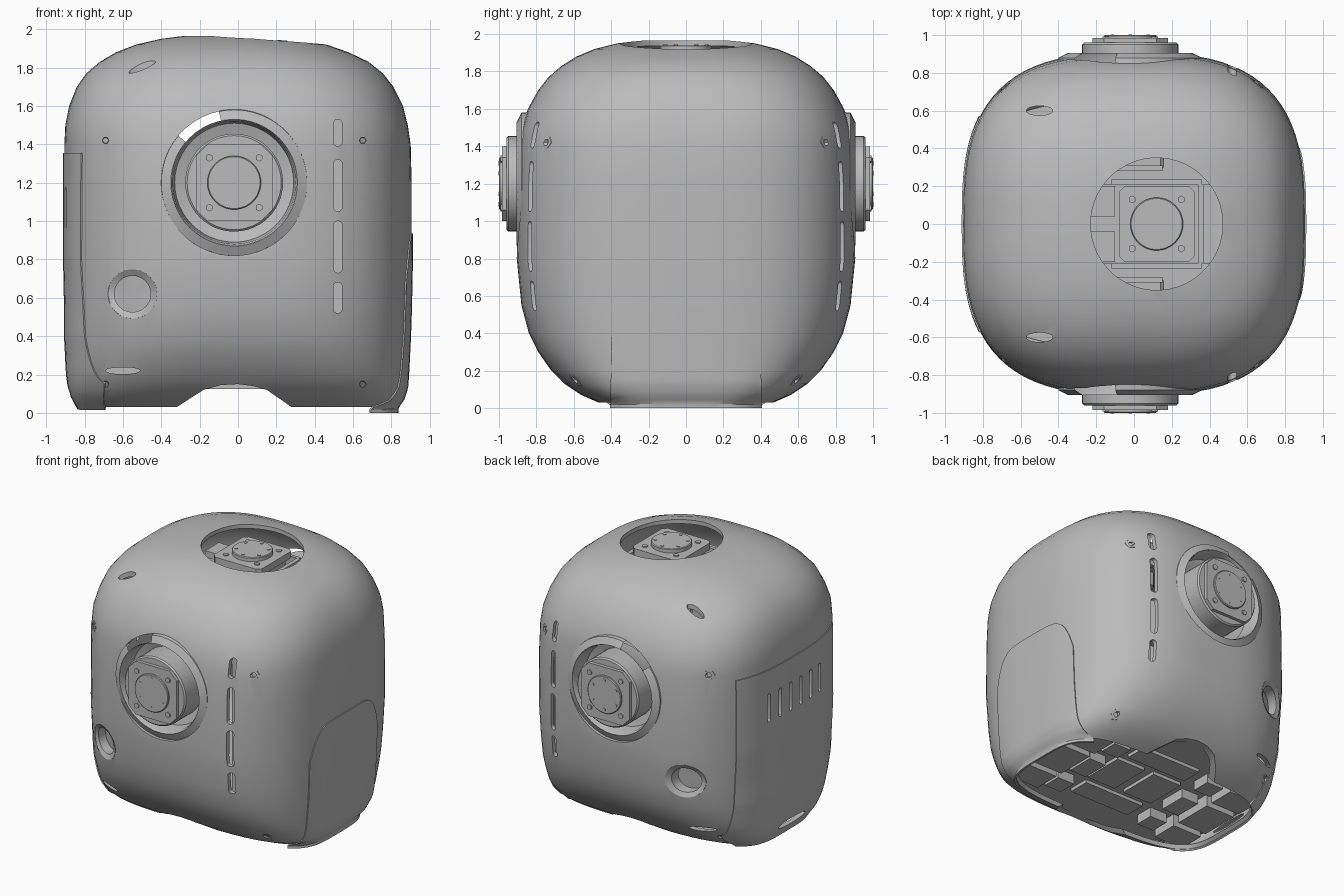
import bpy, bmesh, math
from math import sin, cos, radians, pi

cube = bpy.data.objects.get("Cube")
if cube:
    bpy.data.objects.remove(cube, do_unlink=True)

grey = bpy.data.materials.new("plain grey")
grey.use_nodes = True
grey.diffuse_color = (0.5, 0.5, 0.5, 1)
grey.node_tree.nodes["Principled BSDF"].inputs["Base Color"].default_value = (0.5, 0.5, 0.5, 1)

# Body sections: height, right edge, left edge, half depth, squareness
SECTIONS = [
    (0.03, -0.83, 0.83, 0.47, 4), (0.07, -0.86, 0.86, 0.56, 3.8), (0.13, -0.88, 0.88, 0.65, 3.5),
    (0.2, -0.89, 0.885, 0.72, 3.3), (0.3, -0.895, 0.89, 0.79, 3.1), (0.4, -0.9, 0.895, 0.84, 3),
    (0.55, -0.9, 0.9, 0.88, 2.9), (0.8, -0.905, 0.905, 0.905, 2.9), (1.2, -0.905, 0.905, 0.9, 2.9),
    (1.4, -0.905, 0.9, 0.89, 2.9), (1.5, -0.9, 0.885, 0.875, 2.9), (1.6, -0.88, 0.86, 0.845, 2.8),
    (1.7, -0.84, 0.81, 0.79, 2.8), (1.77, -0.79, 0.755, 0.735, 2.7), (1.83, -0.72, 0.68, 0.665, 2.7),
    (1.88, -0.635, 0.575, 0.585, 2.6), (1.92, -0.53, 0.46, 0.49, 2.5), (1.95, -0.4, 0.29, 0.37, 2.3),
    (1.965, -0.28, 0.12, 0.24, 2)]


def section(z):
    z = min(max(z, SECTIONS[0][0]), SECTIONS[-1][0])
    for p, q in zip(SECTIONS, SECTIONS[1:]):
        if z <= q[0]:
            f = (z - p[0]) / (q[0] - p[0])
            lo, hi, b, n = [i + (j - i) * f for i, j in zip(p[1:], q[1:])]
            return (lo + hi) / 2, (hi - lo) / 2, b, n


def bulge(t, n):
    return max(0, 1 - min(1, abs(t)) ** n) ** (1 / n)


def front_depth(x, z):
    c, a, b, n = section(z)
    return b * bulge((x - c) / a, n)


def ring(z, scale=1, count=80):
    c, a, b, n = section(z)
    pts = []
    for i in range(count):
        t = 2 * pi * i / count
        x, y = cos(t), sin(t)
        pts.append((c + scale * a * math.copysign(abs(x) ** (2 / n), x),
                    scale * b * math.copysign(abs(y) ** (2 / n), y)))
    return pts


def place(u, v, h, axis):
    return {"x": (h, u, v), "y": (u, h, v), "z": (u, v, h)}[axis]


def finish(name, bm, smooth=True, mirror=False):
    bmesh.ops.recalc_face_normals(bm, faces=bm.faces)
    me = bpy.data.meshes.new(name)
    bm.to_mesh(me)
    bm.free()
    ob = bpy.data.objects.new(name, me)
    bpy.context.collection.objects.link(ob)
    me.materials.append(grey)
    if mirror:
        m = ob.modifiers.new("front and back", "MIRROR")
        m.use_axis = (False, True, False)
        m.use_mirror_merge = False
    if smooth:
        shade(ob)
    return ob


def activate(ob):
    bpy.ops.object.select_all(action="DESELECT")
    ob.select_set(True)
    bpy.context.view_layer.objects.active = ob


def shade(ob):
    activate(ob)
    bpy.ops.object.shade_smooth_by_angle(angle=radians(30))


def prism(bm, pts, axis, lo, hi):
    a = [bm.verts.new(place(u, v, lo, axis)) for u, v in pts]
    b = [bm.verts.new(place(u, v, hi, axis)) for u, v in pts]
    bm.faces.new(a)
    bm.faces.new(b[::-1])
    for i in range(len(a)):
        j = (i + 1) % len(a)
        bm.faces.new((a[i], b[i], b[j], a[j]))


def oval(u, v, ru, rv, stretch=0, count=24):
    # An ellipse, or a capsule slot when stretched
    pts = []
    for i in range(count):
        t = 2 * pi * (i + 0.5) / count
        pts.append((u + ru * cos(t), v + rv * sin(t) + math.copysign(stretch, sin(t))))
    return pts


def box(bm, x0, x1, y0, y1, z0, z1):
    prism(bm, [(x0, y0), (x1, y0), (x1, y1), (x0, y1)], "z", z0, z1)


def lathe(name, profile, u, v, axis="y", start=0, sweep=360, steps=48, follow=False):
    # Profile of (radius, outward distance); may follow the body surface
    bm = bmesh.new()
    rows = []
    for k in range(steps + 1):
        t = radians(start + sweep * k / steps)
        row = []
        for r, h in profile:
            p, q = u + r * cos(t), v + r * sin(t)
            d = h + (front_depth(p, q) if follow else 0)
            row.append(bm.verts.new(place(p, q, -d if axis == "y" else d, axis)))
        rows.append(row)
    for s, t in zip(rows, rows[1:]):
        for i in range(len(profile) - 1):
            bm.faces.new((s[i], s[i + 1], t[i + 1], t[i]))
    bmesh.ops.remove_doubles(bm, verts=bm.verts, dist=0.0001)
    return finish(name, bm, mirror=axis == "y")


def apply(ob, kind, **settings):
    m = ob.modifiers.new(kind, kind)
    for key, value in settings.items():
        setattr(m, key, value)
    activate(ob)
    bpy.ops.object.modifier_apply(modifier=m.name)


# Body shell
bm = bmesh.new()
loops = [[bm.verts.new((x, y, s[0])) for x, y in ring(s[0])] for s in SECTIONS]
for a, b in zip(loops, loops[1:]):
    for i in range(len(a)):
        j = (i + 1) % len(a)
        bm.faces.new((a[i], a[j], b[j], b[i]))
bm.faces.new(loops[-1])
shell = finish("body_shell", bm, smooth=False)
apply(shell, "SOLIDIFY", thickness=0.03, offset=-1)


# Side panels that follow the shell
def side_panel(name, side, half, z0, z1, drop):
    bm = bmesh.new()
    grid = []
    for i in range(25):
        u = i / 12 - 1
        col = []
        for k in range(41):
            z = z0 + (z1 - drop * abs(u) ** 6 - z0) * k / 40
            c, a, b, n = section(z)
            y = u * min(half, 0.85 * b)
            col.append(bm.verts.new((c + side * a * bulge(y / b, n), y, z)))
        grid.append(col)
    for a, b in zip(grid, grid[1:]):
        for k in range(40):
            bm.faces.new((a[k], b[k], b[k + 1], a[k + 1]))
    ob = finish(name, bm, smooth=False)
    apply(ob, "SOLIDIFY", thickness=0.014, offset=0)
    return ob


door = side_panel("vented_door", -1, 0.57, 0.02, 1.355, 0)
panel = side_panel("left_side_panel", 1, 0.4, 0, 0.935, 0.25)

# Cutters: through openings, neck opening, door vents
SLOTS = [(1.39, 1.53), (1.05, 1.32), (0.73, 1.0), (0.52, 0.68)]
SCREWS = [(x, z) for x in (-0.69, 0.65) for z in (0.15, 1.42)]
through = bmesh.new()
for lo, hi in SLOTS:
    prism(through, oval(0.52, (lo + hi) / 2, 0.023, 0.023, (hi - lo) / 2 - 0.023), "y", -1.2, 1.2)
for x, z in SCREWS:
    prism(through, oval(x, z, 0.028, 0.028, count=12), "y", -1.2, 1.2)
prism(through, oval(-0.02, 1.2, 0.38, 0.38, count=48), "y", -1.2, 1.2)
prism(through, oval(-0.55, 0.62, 0.125, 0.125), "y", -1.2, 1.2)
prism(through, oval(-0.6, 0.22, 0.09, 0.018), "y", -1.2, 1.2)
prism(through, [(-0.34, -0.1), (-0.32, 0.03), (-0.18, 0.12), (-0.09, 0.145), (0, 0.15),
                (0.08, 0.14), (0.15, 0.12), (0.28, 0.03), (0.3, -0.1)], "y", -1.2, 1.2)
top = bmesh.new()
prism(top, oval(0.12, 0, 0.35, 0.35, count=48), "z", 1.7, 2.2)
for y in (-0.6, 0.6):
    prism(top, oval(-0.5, y, 0.07, 0.025), "z", 1.6, 2.1)
vents = bmesh.new()
for i in range(6):
    prism(vents, oval(0.3 - 0.12 * i, 1.07, 0.016, 0.016, 0.09, 12), "x", -1.2, -0.7)
prism(vents, oval(0, 0.11, 0.16, 0.025), "x", -1.2, -0.7)

for name, bm, targets in (("through_cutter", through, [shell]), ("top_cutter", top, [shell]),
                          ("vent_cutter", vents, [shell, door])):
    cutter = finish(name, bm, smooth=False)
    cutter.hide_render = True
    for ob in targets:
        apply(ob, "BOOLEAN", operation="DIFFERENCE", solver="EXACT", object=cutter)
    bpy.data.objects.remove(cutter, do_unlink=True)
for ob in (shell, door, panel):
    shade(ob)

# Shoulder sockets: a rim open at its upper corner and a full inner cup
lathe("shoulder_rim", [(0.385, 0.82), (0.38, 0.88), (0.33, 0.905)], -0.02, 1.2, start=140, sweep=322)
lathe("shoulder_cup", [(0.33, 0.905), (0.32, 0.88), (0.31, 0.78), (0.25, 0.76)], -0.02, 1.2)
# Shoulder motors
lathe("shoulder_motor", [(0, 0.96), (0.245, 0.96), (0.255, 0.95), (0.255, 0.62), (0, 0.62)], -0.02, 1.2)
lathe("shoulder_hub", [(0, 1.0), (0.135, 1.0), (0.14, 0.995), (0.14, 0.95)], -0.02, 1.2)


def chamfered(u, v, half, cut):
    e = half - cut
    return [(u + p, v + q) for p, q in ((-e, -half), (e, -half), (half, -e), (half, e),
                                        (e, half), (-e, half), (-half, e), (-half, -e))]


bm = bmesh.new()
prism(bm, chamfered(-0.02, 1.2, 0.2, 0.06), "y", -0.985, -0.94)
finish("shoulder_motor_plate", bm, False, True)
bm = bmesh.new()
prism(bm, chamfered(-0.02, 1.2, 0.18, 0.02), "y", -0.65, -0.3)
finish("shoulder_motor_body", bm, False, True)


# Bolts on each motor face
def bolts(name, u, v, axis, hub, plate, sign):
    bm = bmesh.new()
    for i in range(6):
        t = pi * (i + 0.5) / 3
        prism(bm, oval(u + 0.11 * cos(t), v + 0.11 * sin(t), 0.012, 0.012, count=6), axis,
              sign * (hub - 0.01), sign * (hub + 0.004))
    for p in (-0.13, 0.13):
        for q in (-0.13, 0.13):
            prism(bm, oval(u + p, v + q, 0.02, 0.02, count=6), axis, sign * (plate - 0.01), sign * (plate + 0.008))
    finish(name, bm, False, axis == "y")


bolts("shoulder_bolts", -0.02, 1.2, "y", 0.998, 0.985, -1)
bolts("neck_bolts", 0.12, 0, "z", 1.94, 1.91, 1)

# Round ports and case screws
lathe("round_port", [(0.13, -0.015), (0.128, 0.002), (0.095, -0.02), (0.095, -0.1), (0, -0.1)],
      -0.55, 0.62, steps=24, follow=True)
for x, z in SCREWS:
    lathe("case_screw", [(0.034, -0.01), (0.034, 0.003), (0.018, 0.003), (0.016, -0.015), (0, -0.015)],
          x, z, steps=6, follow=True)

# Neck motor and bracket
lathe("neck_hub", [(0, 1.94), (0.135, 1.94), (0.14, 1.935), (0.14, 1.88)], 0.12, 0, "z")
bm = bmesh.new()
prism(bm, chamfered(0.12, 0, 0.2, 0.03), "z", 1.86, 1.91)
prism(bm, chamfered(0.12, 0, 0.17, 0.02), "z", 1.6, 1.86)
finish("neck_motor", bm, False)
bm = bmesh.new()
box(bm, -0.3, 0.5, -0.21, 0.21, 1.7, 1.73)
for s in (-1, 1):
    box(bm, -0.12, 0.36, s * 0.21, s * 0.235, 1.7, 1.85)
    box(bm, -0.1, 0.15, s * 0.28, s * 0.31, 1.65, 1.82)
    box(bm, -0.3, -0.1, s * 0.04, s * 0.2, 1.73, 1.8)
box(bm, 0.34, 0.37, -0.21, 0.21, 1.73, 1.85)
finish("neck_bracket", bm, False)

# Inner plates behind the slots and the low side openings
bm = bmesh.new()
box(bm, 0.44, 0.6, -0.7, -0.68, 0.45, 1.57)
box(bm, -0.72, -0.48, -0.53, -0.51, 0.17, 0.27)
finish("slot_backing", bm, False, True)

# Floor plate and its raised pads
bm = bmesh.new()
prism(bm, ring(0.15, 0.97), "z", 0.15, 0.18)
finish("floor_plate", bm, False)
bm = bmesh.new()
for s in (-1, 1):
    for y, depth in ((-0.3, 0.1), (0, 0.15), (0.3, 0.1)):
        box(bm, s * 0.52, s * 0.76, y - depth, y + depth, 0.06, 0.15)
        box(bm, s * 0.34, s * 0.48, y - depth * 0.7, y + depth * 0.7, 0.08, 0.15)
    box(bm, -0.26, 0.24, s * 0.3 - 0.08, s * 0.3 + 0.08, 0.125, 0.15)
    box(bm, s * 0.04, s * 0.28, -0.16, 0.16, 0.125, 0.15)
finish("floor_pads", bm, False)
